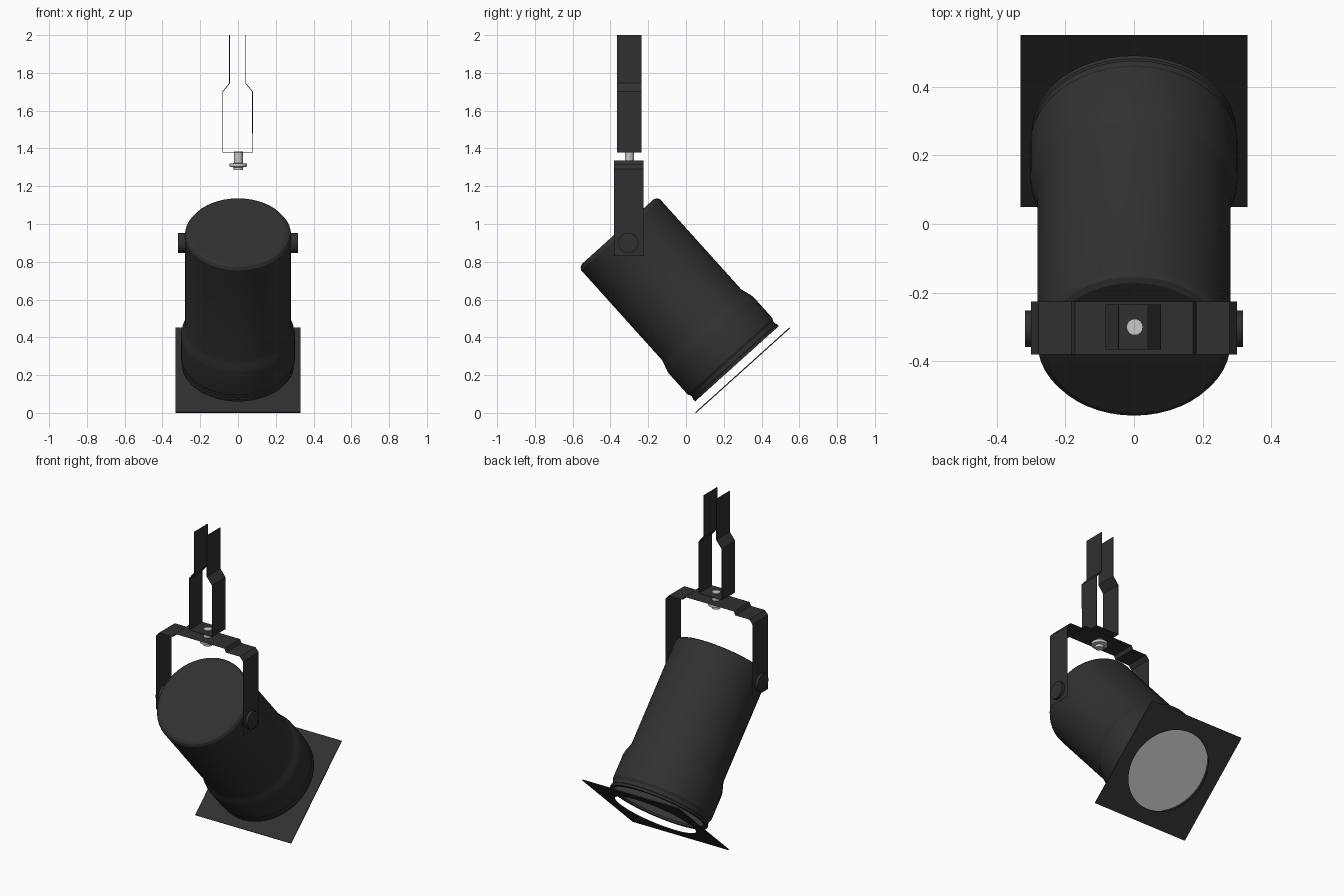
import bpy, bmesh, math
from mathutils import Matrix, Vector

if "Cube" in bpy.data.objects:
    bpy.data.objects.remove(bpy.data.objects["Cube"])


def material(name, v):
    m = bpy.data.materials.new(name)
    m.diffuse_color = (v, v, v, 1)
    m.use_nodes = True
    m.node_tree.nodes["Principled BSDF"].inputs["Base Color"].default_value = m.diffuse_color
    return m


BLACK = material("matte_black", 0.03)
SILVER = material("silver_grey", 0.58)

# Lamp frame: local z runs back along the can, origin at the filter frame centre
TILT = Matrix.Translation((0, 0.30, 0.2255)) @ Matrix.Rotation(math.radians(42), 4, 'X')


def make(name, bm, mat, matrix=Matrix(), smooth=True, thickness=0):
    me = bpy.data.meshes.new(name)
    bm.to_mesh(me)
    bm.free()
    me.materials.append(mat)
    ob = bpy.data.objects.new(name, me)
    bpy.context.collection.objects.link(ob)
    ob.matrix_world = matrix
    if thickness:
        s = ob.modifiers.new("thickness", 'SOLIDIFY')
        s.thickness = thickness
        s.offset = 0
    if smooth:
        bpy.ops.object.select_all(action='DESELECT')
        ob.select_set(True)
        bpy.context.view_layer.objects.active = ob
        bpy.ops.object.shade_smooth_by_angle(angle=math.radians(25))
    return ob


def lathe(name, profile, mat, matrix=Matrix(), n=48):
    """Revolve (radius, z) points around local z; radius 0 closes an end."""
    bm = bmesh.new()
    vs = [bm.verts.new((r, 0, z)) for r, z in profile]
    es = [bm.edges.new(p) for p in zip(vs, vs[1:])]
    bmesh.ops.spin(bm, geom=vs + es, cent=(0, 0, 0), axis=(0, 0, 1),
                   angle=2 * math.pi, steps=n, use_merge=True)
    bmesh.ops.remove_doubles(bm, verts=bm.verts, dist=1e-5)
    bmesh.ops.recalc_face_normals(bm, faces=bm.faces)
    return make(name, bm, mat, matrix)


def strap(name, path, y0, y1, thickness=0):
    """Bent flat metal strip: an x-z path swept in y."""
    bm = bmesh.new()
    a = [bm.verts.new((x, y0, z)) for x, z in path]
    b = [bm.verts.new((x, y1, z)) for x, z in path]
    for i in range(len(path) - 1):
        bm.faces.new((a[i], a[i + 1], b[i + 1], b[i]))
    return make(name, bm, BLACK, smooth=False, thickness=thickness)


def mirrored(half):
    return [(-x, z) for x, z in half] + [(x, z) for x, z in reversed(half)]


# Can: rear cap, straight barrel, flared front sleeve and rim
lathe("lamp_can", [(0, 0.988), (0.255, 0.988), (0.272, 0.98), (0.281, 0.965),
                   (0.281, 0.325), (0.288, 0.30), (0.298, 0.27), (0.302, 0.25),
                   (0.302, 0.10), (0.294, 0.085), (0.294, 0.065), (0.298, 0.06),
                   (0.298, 0.046), (0.275, 0.046), (0.275, 0.075)], BLACK, TILT)

# Lens
lathe("lens", [(0, 0.058), (0.275, 0.058)], SILVER, TILT)

# Square filter frame with a round hole
bm = bmesh.new()
N, HALF_X, HALF_Y, HOLE = 64, 0.33, 0.335, 0.25
inner, outer = [], []
for i in range(N):
    c, s = math.cos(2 * math.pi * i / N), math.sin(2 * math.pi * i / N)
    k = 1 / max(abs(c), abs(s))
    inner.append(bm.verts.new((HOLE * c, HOLE * s, 0)))
    outer.append(bm.verts.new((HALF_X * c * k, HALF_Y * s * k, 0)))
for i in range(N):
    j = (i + 1) % N
    bm.faces.new((inner[i], outer[i], outer[j], inner[j]))
make("filter_frame", bm, BLACK, TILT, smooth=False, thickness=0.006)

# Yoke: thin bent strip
strap("yoke", mirrored([(0.30, 0.83), (0.30, 1.29), (0.278, 1.315),
                        (0.182, 1.315), (0.172, 1.337)]), -0.38, -0.225)

# Pivot knobs
for side, name in ((1, "pivot_knob_right"), (-1, "pivot_knob_left")):
    m = (Matrix.Translation((0, -0.305, 0.90)) @
         Matrix.Rotation(side * math.pi / 2, 4, 'Y'))
    lathe(name, [(0, 0.275), (0.053, 0.275), (0.053, 0.317), (0, 0.317)], BLACK, m, 32)

# Hanging hook strap, open at the top
strap("hanging_strap", [(x - 0.002, z) for x, z in
                        mirrored([(0.043, 2.0), (0.043, 1.745), (0.079, 1.70),
                                  (0.079, 1.379)])], -0.365, -0.235, 0.004)

# Bolt with flange
lathe("hanging_bolt", [(0, 1.285), (0.025, 1.285), (0.025, 1.30), (0.046, 1.304),
                       (0.046, 1.32), (0.024, 1.322), (0.024, 1.385), (0, 1.385)],
      SILVER, Matrix.Translation((0.002, -0.30, 0)), 16)
